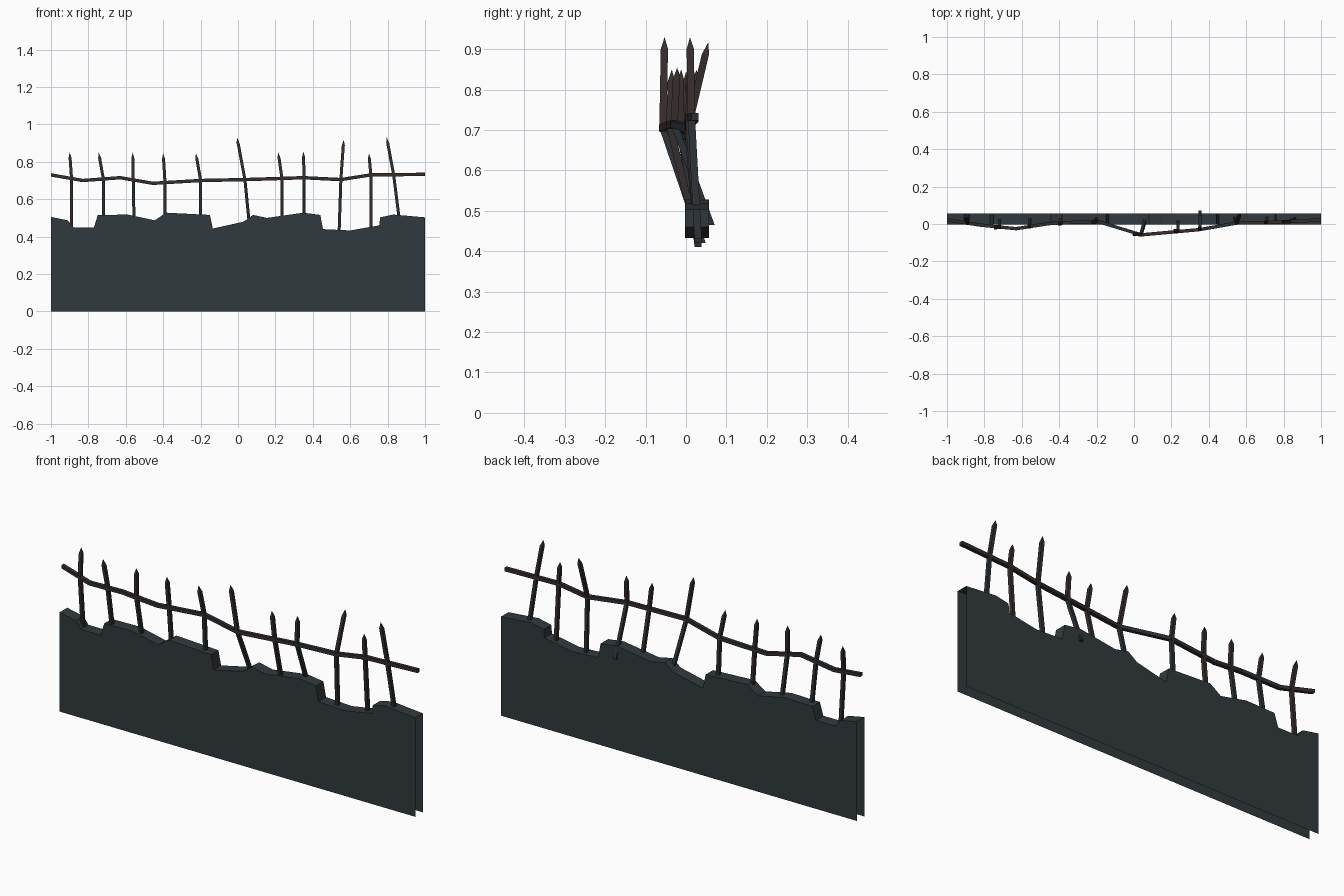
import bpy, bmesh
from mathutils import Vector

if "Cube" in bpy.data.objects:
    bpy.data.objects.remove(bpy.data.objects["Cube"])


def material(name, rgb):
    m = bpy.data.materials.new(name)
    m.diffuse_color = (*rgb, 1)
    m.use_nodes = True
    m.node_tree.nodes["Principled BSDF"].inputs["Base Color"].default_value = m.diffuse_color
    return m


SLATE = material("slate wall", (0.031, 0.041, 0.048))
STEEL = material("weathered iron", (0.024, 0.031, 0.037))
RUST = material("rusty iron", (0.036, 0.026, 0.024))


def finish(bm, name, mats):
    me = bpy.data.meshes.new(name)
    bm.to_mesh(me)
    bm.free()
    for m in mats:
        me.materials.append(m)
    ob = bpy.data.objects.new(name, me)
    bpy.context.collection.objects.link(ob)
    return ob


def bar(name, path, side_a, side_b, mats, pointed=False, colour=None):
    """Four-sided bar along a path; side_a and side_b are half-width vectors."""
    bm = bmesh.new()
    pts = [Vector(p) for p in path]
    a, b = Vector(side_a), Vector(side_b)
    tip = None
    if pointed:
        tip = pts[-1]
        pts[-1] = tip + (pts[-2] - tip).normalized() * 0.03
    rings = [[bm.verts.new(p + o) for o in (-a - b, a - b, a + b, b - a)] for p in pts]
    for i, (r, s) in enumerate(zip(rings, rings[1:])):
        for k in range(4):
            f = bm.faces.new((r[k], r[(k + 1) % 4], s[(k + 1) % 4], s[k]))
            f.material_index = colour(i) if colour else 0
    bm.faces.new(rings[0][::-1])
    if tip:
        t = bm.verts.new(tip)
        for k in range(4):
            f = bm.faces.new((rings[-1][k], rings[-1][(k + 1) % 4], t))
            f.material_index = colour(len(pts) - 2) if colour else 0
    else:
        bm.faces.new(rings[-1])
    bmesh.ops.recalc_face_normals(bm, faces=bm.faces)
    return finish(bm, name, mats)


# Broken wall: front sheet, jagged top and back sheet, open at ends and bottom
top = [(-1, .505), (-.91, .487), (-.88, .45), (-.77, .45), (-.75, .515), (-.59, .518),
       (-.445, .487), (-.385, .528), (-.15, .516), (-.135, .443), (.03, .48), (.08, .516),
       (.155, .50), (.35, .528), (.44, .516), (.455, .44), (.6, .433), (.755, .46),
       (.76, .503), (.83, .518), (1, .503)]
bm = bmesh.new()
cols = [[bm.verts.new(v) for v in ((x, -.003, 0), (x, -.003, z), (x, .057, z), (x, .057, 0))]
        for x, z in top]
for c, d in zip(cols, cols[1:]):
    for k in range(3):
        bm.faces.new((c[k], d[k], d[k + 1], c[k + 1]))
finish(bm, "broken_wall", [SLATE])

# Bent rail
rail = [(-1, .022, .73), (-.83, -.005, .70), (-.63, -.025, .715), (-.455, .002, .685),
        (-.2, .015, .70), (.04, -.058, .705), (.35, -.03, .715), (.55, .005, .705),
        (.71, .007, .73), (1, .022, .733)]
bar("rail", rail, (0, .009, 0), (0, 0, .009), [STEEL, RUST],
    colour=lambda i: 0 if i in (1, 3, 4, 6) else 1)


def rail_at(x):
    for p, q in zip(rail, rail[1:]):
        if p[0] <= x <= q[0]:
            t = (x - p[0]) / (q[0] - p[0])
            return p[1] + t * (q[1] - p[1]), p[2] + t * (q[2] - p[2])


# Bent pickets: bottom x, y, z / bend x / tip x, y, z
pickets = [(-.89, .03, .42, -.89, -.90, .027, .85), (-.72, .03, .43, -.72, -.745, -.02, .85),
           (-.555, .035, .43, -.56, -.563, -.012, .85), (-.39, .03, .43, -.39, -.40, .0, .845),
           (-.20, .03, .43, -.20, -.225, .005, .845), (.065, .04, .42, .037, -.005, -.053, .93),
           (.235, .03, .42, .235, .215, -.035, .85), (.353, .062, .465, .353, .35, -.022, .855),
           (.54, .03, .41, .55, .565, .055, .917), (.71, .03, .42, .71, .70, .012, .845),
           (.87, .03, .43, .832, .795, .01, .93)]
for n, (bx, by, bz, mx, tx, ty, tz) in enumerate(pickets):
    my, mz = rail_at(mx)
    bar(f"picket_{n + 1}", [(bx, by, bz), (mx, my, mz), (tx, ty, tz)],
        (.008, 0, 0), (0, .009, 0), [STEEL, RUST], pointed=True,
        colour=lambda i: 1 if i == 1 or n % 3 == 0 else 0)
